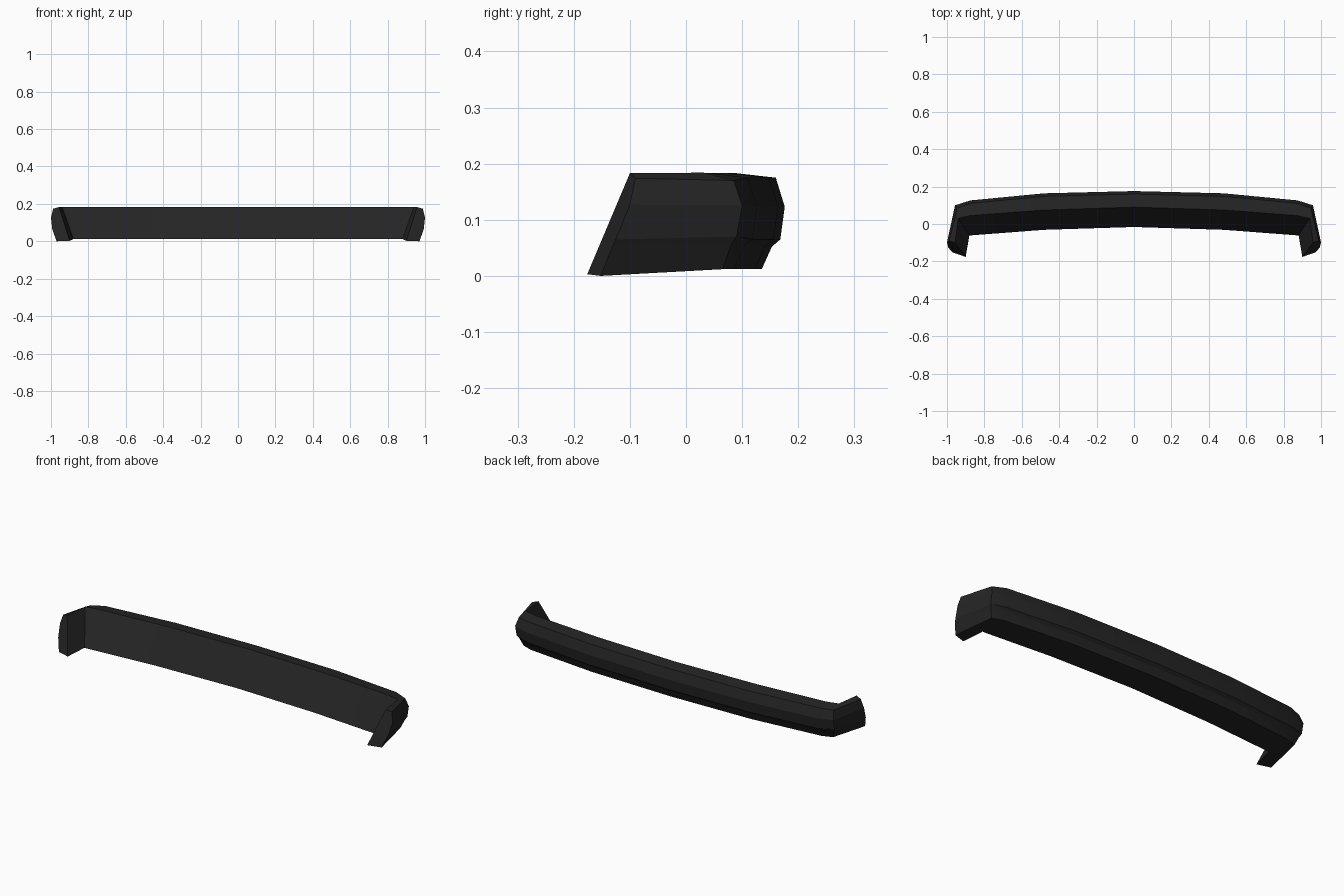
import bpy
import bmesh
from math import radians
from mathutils import Vector

cube = bpy.data.objects.get("Cube")
if cube:
    bpy.data.objects.remove(cube)

# Black plastic
black = bpy.data.materials.new("black_plastic")
black.use_nodes = True
colour = (0.018, 0.018, 0.018, 1)
black.diffuse_color = colour
black.node_tree.nodes["Principled BSDF"].inputs["Base Color"].default_value = colour

# Beam section (y, z): top front, round the back, to bottom front
section = [(0.09, 0.183), (0.16, 0.175), (0.176, 0.123), (0.168, 0.065),
           (0.153, 0.052), (0.135, 0.012), (-0.016, 0.012)]


def beam_ring(x, back, front):
    """Section at x, shifted by separate amounts at the front and back."""
    last = len(section) - 1
    return [(x, y + (front if i in (0, last) else back), z)
            for i, (y, z) in enumerate(section)]


# Rear corner and forward end of the side wing
corner = [(0.94, 0.03, 0.184), (0.945, 0.085, 0.17), (0.957, 0.1, 0.125),
          (0.955, 0.09, 0.07), (0.947, 0.08, 0.055), (0.93, 0.065, 0.012),
          (0.88, -0.06, 0.012)]
wing_end = [(0.957, -0.1, 0.183), (0.988, -0.09, 0.174), (1.0, -0.1, 0.127),
            (0.993, -0.125, 0.065), (0.988, -0.132, 0.05), (0.97, -0.152, 0),
            (0.9, -0.176, 0.003)]

rings = [beam_ring(0, 0, 0), beam_ring(0.48, -0.012, -0.015),
         beam_ring(0.875, -0.05, -0.045), corner, wing_end]

# Loft one half of the bumper and cap its wing
bm = bmesh.new()
loops = [[bm.verts.new(Vector(p)) for p in ring] for ring in rings]
count = len(section)
for a, b in zip(loops, loops[1:]):
    for i in range(count):
        j = (i + 1) % count
        bm.faces.new((a[i], a[j], b[j], b[i]))
bm.faces.new(loops[-1])
bmesh.ops.recalc_face_normals(bm, faces=bm.faces)
# The open centre can fool the normals, so check the rear face
bm.faces.ensure_lookup_table()
if bm.faces[1].normal.y < 0:
    bmesh.ops.reverse_faces(bm, faces=bm.faces)

mesh = bpy.data.meshes.new("bumper")
bm.to_mesh(mesh)
bm.free()
mesh.materials.append(black)
bumper = bpy.data.objects.new("bumper", mesh)
bpy.context.collection.objects.link(bumper)

# Mirror to the other side
mirror = bumper.modifiers.new("mirror", "MIRROR")
mirror.use_clip = True
bpy.ops.object.select_all(action="DESELECT")
bumper.select_set(True)
bpy.context.view_layer.objects.active = bumper
bpy.ops.object.modifier_apply(modifier=mirror.name)
bpy.ops.object.shade_smooth_by_angle(angle=radians(20))
